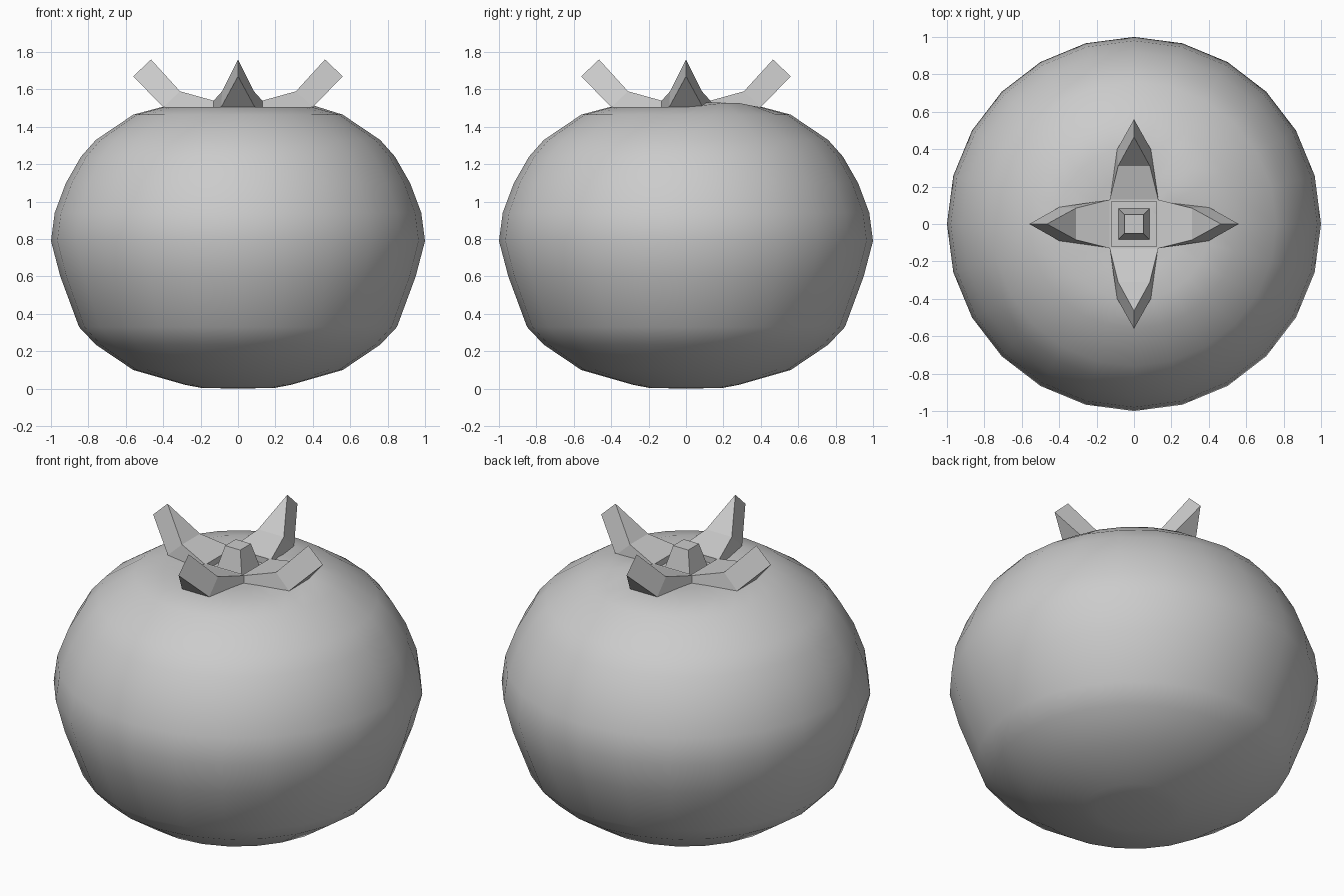
import bpy, bmesh, math
from mathutils import Matrix

if "Cube" in bpy.data.objects:
    bpy.data.objects.remove(bpy.data.objects["Cube"])

grey = bpy.data.materials.new("plain_grey")
grey.diffuse_color = (0.6, 0.6, 0.6, 1)
grey.use_nodes = True
grey.node_tree.nodes["Principled BSDF"].inputs["Base Color"].default_value = grey.diffuse_color


def finish(name, bm, smooth):
    bmesh.ops.remove_doubles(bm, verts=bm.verts[:], dist=0.0005)
    bmesh.ops.recalc_face_normals(bm, faces=bm.faces[:])
    for f in bm.faces:
        f.smooth = smooth
    me = bpy.data.meshes.new(name)
    bm.to_mesh(me)
    bm.free()
    me.materials.append(grey)
    ob = bpy.data.objects.new(name, me)
    bpy.context.collection.objects.link(ob)
    return ob


# Fruit body: squashed 24-sided lathe with a dimpled crown
profile = [(0.2, 0.005), (0.28, 0.02), (0.56, 0.10), (0.76, 0.235), (0.85, 0.33),
           (0.95, 0.60), (1.0, 0.79), (0.98, 0.94), (0.92, 1.10), (0.84, 1.24),
           (0.76, 1.33), (0.56, 1.465), (0.41, 1.505), (0.25, 1.50)]
N = 24
bm = bmesh.new()
rings = []
for r, z in profile:
    ring = []
    for i in range(N):
        a = 2 * math.pi * i / N
        x, y = r * math.cos(a), r * math.sin(a)
        # small lump on one side of the crown
        lump = 0.045 * max(0, 1 - math.hypot(x - 0.25, y - 0.18) / 0.22) if z > 1.4 else 0
        ring.append(bm.verts.new((x, y, z + lump)))
    rings.append(ring)
for a, b in zip(rings, rings[1:]):
    for i in range(N):
        j = (i + 1) % N
        bm.faces.new((a[i], a[j], b[j], b[i]))
for ring, z in ((rings[0], 0.0), (rings[-1], 1.48)):
    c = bm.verts.new((0, 0, z))
    for i in range(N):
        bm.faces.new((ring[i], ring[(i + 1) % N], c))
finish("fruit_body", bm, True)

# Calyx: four thick upturned leaves around a square recess
bm = bmesh.new()
top = [(0.13, -0.13, 1.54), (0.31, -0.085, 1.59), (0.465, 0, 1.76),
       (0.31, 0.085, 1.59), (0.13, 0.13, 1.54)]
bottom = [(0.13, -0.13, 1.485), (0.40, -0.09, 1.505), (0.56, 0, 1.67),
          (0.40, 0.09, 1.505), (0.13, 0.13, 1.485)]
for k in range(4):
    rot = Matrix.Rotation(k * math.pi / 2, 4, 'Z')

    def vert(p):
        return bm.verts.new(rot @ Matrix.Translation(p).to_translation())

    t = [vert(p) for p in top]
    b = [vert(p) for p in bottom]
    for s in (t, b):
        bm.faces.new((s[0], s[1], s[3], s[4]))
        bm.faces.new((s[1], s[2], s[3]))
    for i in range(4):
        bm.faces.new((t[i], b[i], b[i + 1], t[i + 1]))
    # recess rim, wall and floor
    q = [vert((0.12, s * 0.12, z)) for z in (1.54, 1.505) for s in (-1, 1)]
    bm.faces.new((t[0], t[4], q[1], q[0]))
    bm.faces.new((q[0], q[1], q[3], q[2]))
    bm.faces.new((q[2], q[3], vert((0, 0, 1.505))))
    bm.faces.new((b[0], b[4], vert((0, 0, 1.485))))
finish("leaf_crown", bm, False)

# Stem: tapered square stub
bm = bmesh.new()
bmesh.ops.create_cone(bm, cap_ends=True, segments=4, radius1=0.085 * math.sqrt(2),
                      radius2=0.05 * math.sqrt(2), depth=0.14,
                      matrix=Matrix.Translation((0, 0, 1.57)) @ Matrix.Rotation(math.pi / 4, 4, 'Z'))
finish("stem", bm, False)
